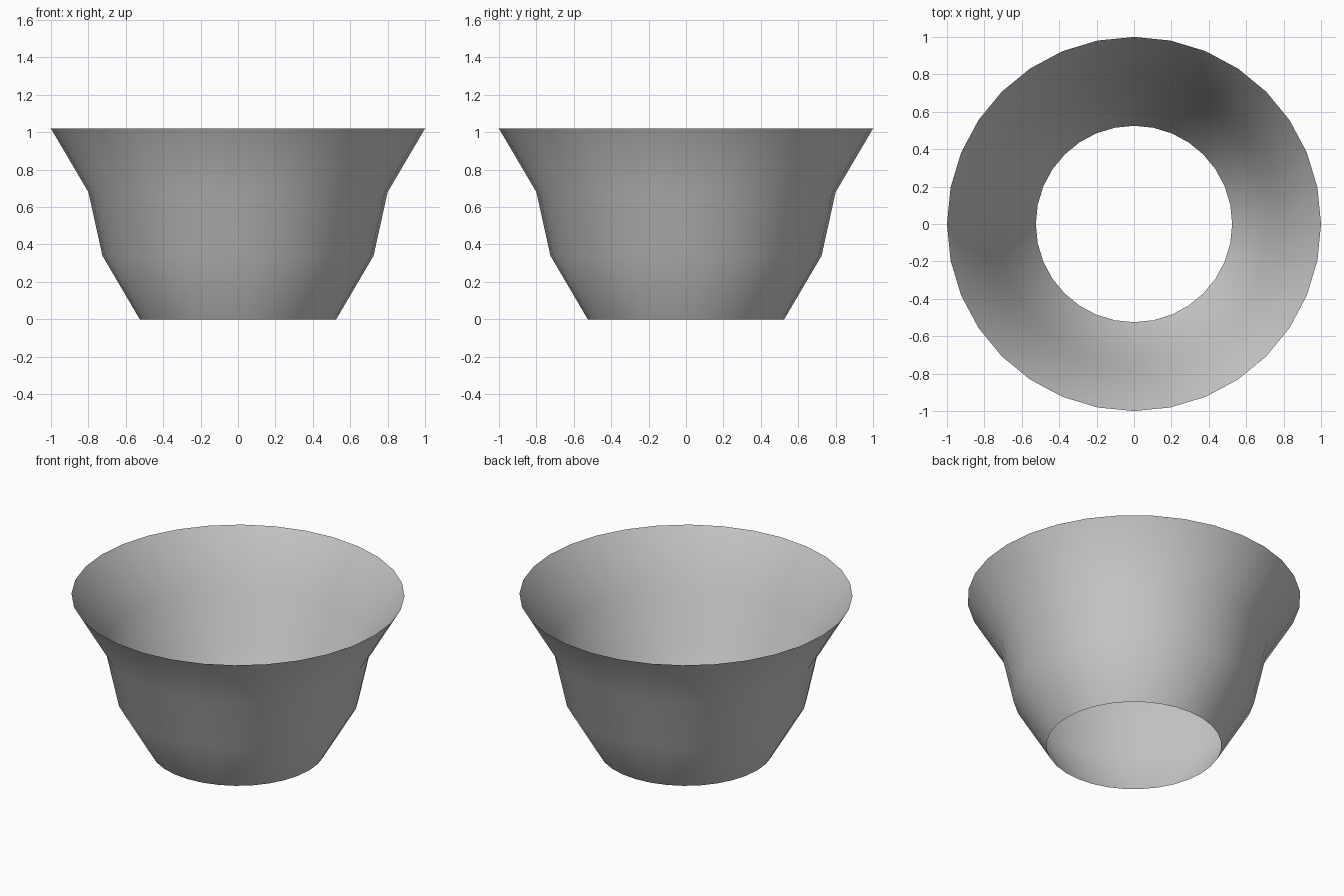
import bpy
import bmesh
from math import cos, sin, tau

cube = bpy.data.objects.get("Cube")
if cube:
    bpy.data.objects.remove(cube, do_unlink=True)

SIDES = 32
PROFILE = [(0.525, 0.0), (0.725, 0.34), (0.8, 0.68), (1.0, 1.02)]  # radius, height

# Plain grey finish
grey = bpy.data.materials.new("plain grey")
grey.use_nodes = True
colour = (0.6, 0.6, 0.6, 1.0)
grey.diffuse_color = colour
grey.node_tree.nodes["Principled BSDF"].inputs["Base Color"].default_value = colour

# Thin flared wall, open at the top and the bottom
bm = bmesh.new()
rings = [[bm.verts.new((r * cos(tau * i / SIDES), r * sin(tau * i / SIDES), z))
          for i in range(SIDES)] for r, z in PROFILE]
for low, high in zip(rings, rings[1:]):
    for i in range(SIDES):
        j = (i + 1) % SIDES
        face = bm.faces.new((low[i], low[j], high[j], high[i]))
        face.smooth = True

mesh = bpy.data.meshes.new("flared_wall")
bm.to_mesh(mesh)
bm.free()
mesh.materials.append(grey)
wall = bpy.data.objects.new("flared_wall", mesh)
bpy.context.collection.objects.link(wall)
